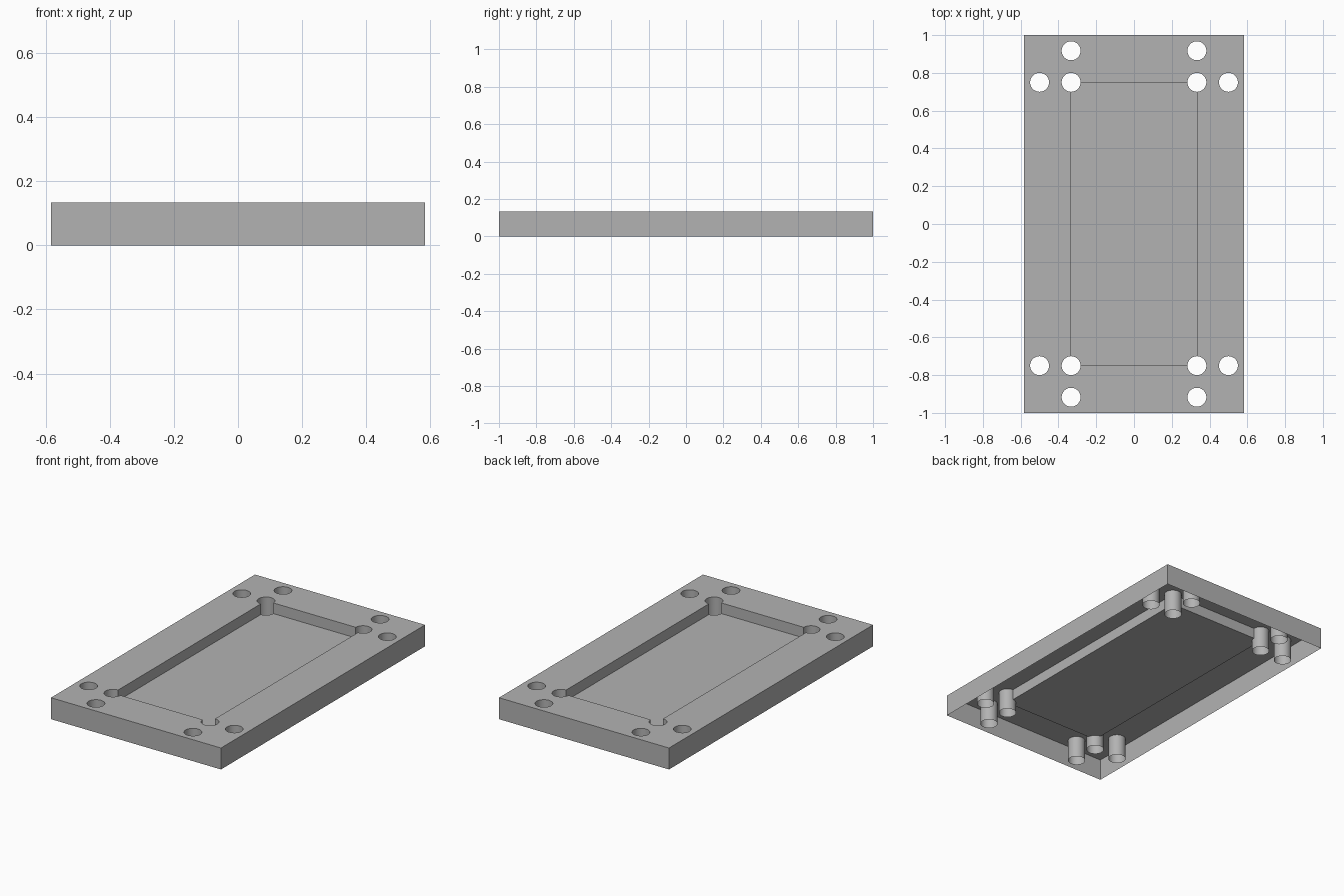
import bpy, bmesh
from math import radians
from mathutils import Matrix

if "Cube" in bpy.data.objects:
    bpy.data.objects.remove(bpy.data.objects["Cube"])

# Main sizes
WIDTH, LENGTH, HEIGHT = 1.167, 2.0, 0.133
POCKET_X, POCKET_Y, POCKET_FLOOR = 0.333, 0.75, 0.067
HOLE_RADIUS = 0.05

grey = bpy.data.materials.new("plain grey")
grey.use_nodes = True
colour = (0.45, 0.45, 0.45, 1)
grey.diffuse_color = colour
grey.node_tree.nodes["Principled BSDF"].inputs["Base Color"].default_value = colour


def add_box(bm, sx, sy, z0, z1):
    place = Matrix.Translation((0, 0, (z0 + z1) / 2)) @ Matrix.Diagonal((sx, sy, z1 - z0, 1))
    bmesh.ops.create_cube(bm, size=1, matrix=place)


def make_object(name, bm):
    mesh = bpy.data.meshes.new(name)
    bm.to_mesh(mesh)
    bm.free()
    mesh.materials.append(grey)
    obj = bpy.data.objects.new(name, mesh)
    bpy.context.collection.objects.link(obj)
    return obj


def cut(target, cutter):
    mod = target.modifiers.new("cut", 'BOOLEAN')
    mod.operation, mod.solver, mod.object = 'DIFFERENCE', 'EXACT', cutter
    bpy.context.view_layer.objects.active = target
    bpy.ops.object.modifier_apply(modifier=mod.name)
    bpy.data.objects.remove(cutter)


# Plate block
bm = bmesh.new()
add_box(bm, WIDTH, LENGTH, 0, HEIGHT)
plate = make_object("mounting_plate", bm)

# Rectangular pocket in the top
bm = bmesh.new()
add_box(bm, 2 * POCKET_X, 2 * POCKET_Y, POCKET_FLOOR, HEIGHT * 2)
cut(plate, make_object("pocket_cutter", bm))

# Three through holes at each corner, one on the pocket corner itself
bm = bmesh.new()
for sx in (-1, 1):
    for sy in (-1, 1):
        for x, y in ((POCKET_X, POCKET_Y), (0.5, POCKET_Y), (POCKET_X, 0.917)):
            bmesh.ops.create_cone(bm, cap_ends=True, segments=48, radius1=HOLE_RADIUS,
                                  radius2=HOLE_RADIUS, depth=4 * HEIGHT,
                                  matrix=Matrix.Translation((sx * x, sy * y, 0)))
cut(plate, make_object("hole_cutter", bm))

# Open underside: only the skin of the walls, pocket and hole tubes remains
bm = bmesh.new()
bm.from_mesh(plate.data)
under = [f for f in bm.faces if all(v.co.z < 0.001 for v in f.verts)]
bmesh.ops.delete(bm, geom=under, context='FACES')
bm.to_mesh(plate.data)
bm.free()

# Smooth hole walls with sharp edges
bpy.ops.object.select_all(action='DESELECT')
plate.select_set(True)
bpy.context.view_layer.objects.active = plate
bpy.ops.object.shade_smooth_by_angle(angle=radians(30))
